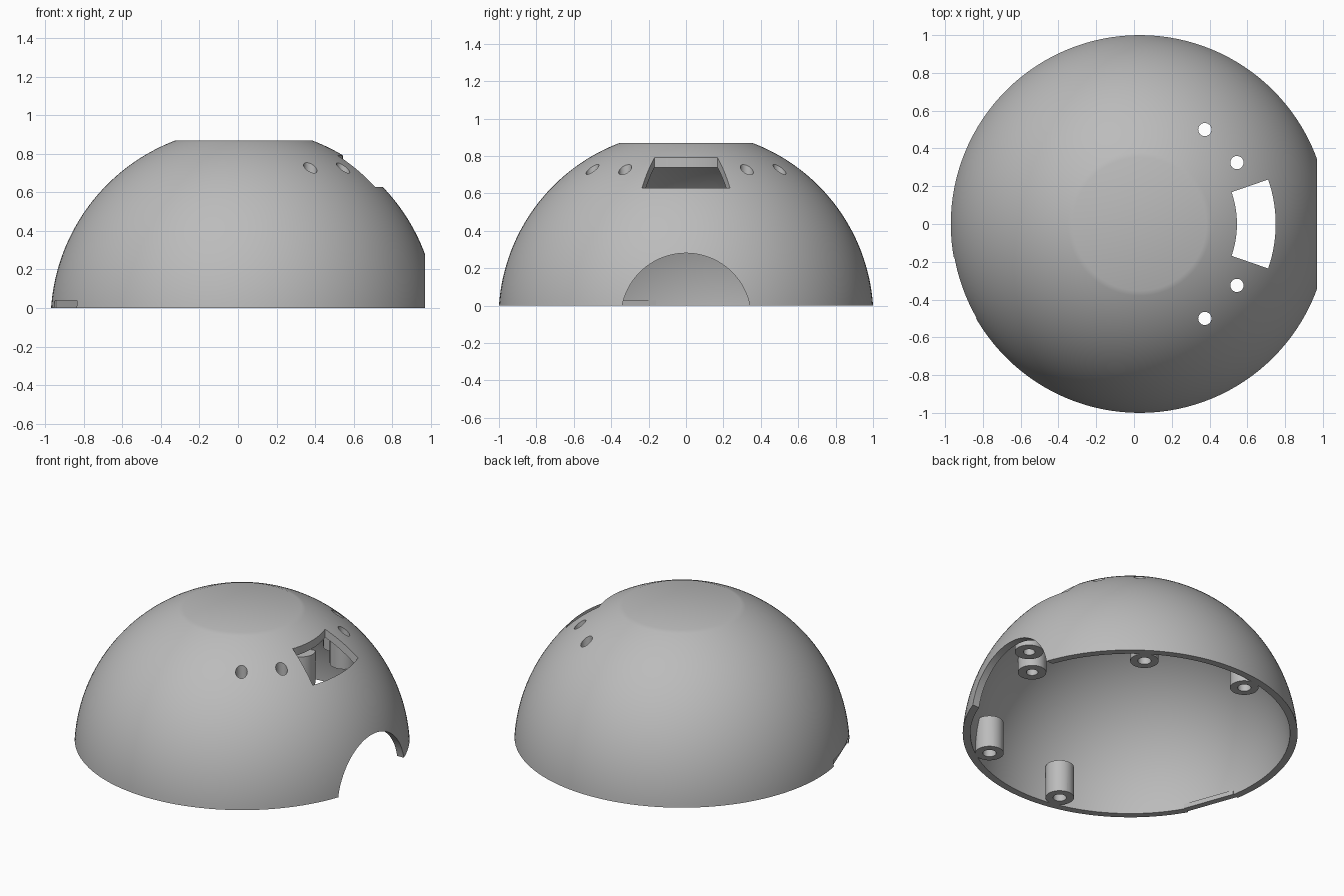
import bpy, bmesh, math
from mathutils import Matrix, Vector

if "Cube" in bpy.data.objects:
    bpy.data.objects.remove(bpy.data.objects["Cube"])

CX, CZ = 0.03, -0.068            # sphere centre
R_OUT, R_IN = 1.0023, 0.957      # shell radii
TOP, TOP_IN = 0.87, 0.83         # flat crown, outside and inside

grey = bpy.data.materials.new("plain grey")
grey.use_nodes = True
grey.diffuse_color = (0.5, 0.5, 0.5, 1)
grey.node_tree.nodes["Principled BSDF"].inputs["Base Color"].default_value = (0.5, 0.5, 0.5, 1)


def finish(bm, name):
    bmesh.ops.remove_doubles(bm, verts=bm.verts, dist=1e-5)
    bmesh.ops.recalc_face_normals(bm, faces=bm.faces)
    mesh = bpy.data.meshes.new(name)
    bm.to_mesh(mesh)
    bm.free()
    mesh.materials.append(grey)
    obj = bpy.data.objects.new(name, mesh)
    bpy.context.collection.objects.link(obj)
    return obj


def dome_solid(name, radius, z_low, z_high, steps=40):
    """Truncated ball turned from an arc profile."""
    a0 = math.asin((z_low - CZ) / radius)
    a1 = math.asin((z_high - CZ) / radius)
    arc = [a0 + (a1 - a0) * i / steps for i in range(steps + 1)]
    profile = [(0, z_low)] + [(radius * math.cos(a), CZ + radius * math.sin(a)) for a in arc] + [(0, z_high)]
    bm = bmesh.new()
    verts = [bm.verts.new((CX + r, 0, z)) for r, z in profile]
    edges = [bm.edges.new(pair) for pair in zip(verts, verts[1:])]
    bmesh.ops.spin(bm, geom=verts + edges, cent=(CX, 0, 0), axis=(0, 0, 1),
                   angle=2 * math.pi, steps=128, use_merge=True)
    return finish(bm, name)


def prism(name, points, z0, z1, matrix=None):
    """Flat outline raised from z0 to z1."""
    bm = bmesh.new()
    face = bm.faces.new([bm.verts.new((x, y, z0)) for x, y in points])
    result = bmesh.ops.extrude_face_region(bm, geom=[face], use_keep_orig=True)
    top = [v for v in result["geom"] if isinstance(v, bmesh.types.BMVert)]
    bmesh.ops.translate(bm, verts=top, vec=(0, 0, z1 - z0))
    if matrix:
        bmesh.ops.transform(bm, matrix=matrix, verts=bm.verts)
    return finish(bm, name)


def circle(x, y, r, n=32):
    return [(x + r * math.cos(2 * math.pi * i / n), y + r * math.sin(2 * math.pi * i / n)) for i in range(n)]


def boolean(obj, cutters, operation="DIFFERENCE"):
    for cutter in cutters:
        mod = obj.modifiers.new("cut", "BOOLEAN")
        mod.operation, mod.solver, mod.object = operation, "EXACT", cutter
        bpy.context.view_layer.objects.active = obj
        bpy.ops.object.modifier_apply(modifier=mod.name)


def smooth(obj):
    bpy.ops.object.select_all(action="DESELECT")
    obj.select_set(True)
    bpy.context.view_layer.objects.active = obj
    bpy.ops.object.shade_smooth_by_angle(angle=math.radians(30))


# Shell with flat crown
dome = dome_solid("dome_shell", R_OUT, 0, TOP)
cavity = dome_solid("cavity_cutter", R_IN, -0.05, TOP_IN)
limit = dome_solid("post_limit", 0.985, 0, 0.85)
helpers = [cavity, limit]
boolean(dome, [cavity])

# Round arch at the side of the rim
arch = prism("arch_cutter", circle(0, 0, 0.348, 96), 0.5, 1.3,
             Matrix.Translation((0, 0, CZ)) @ Matrix.Rotation(math.pi / 2, 4, "Y"))

# Curved window, a ring sector
half = math.radians(19.1)
sweep = [half * (i / 8 - 1) for i in range(17)]
sector = [(CX + 0.515 * math.cos(a), 0.515 * math.sin(a)) for a in sweep]
sector += [(CX + 0.72 * math.cos(a), 0.72 * math.sin(a)) for a in reversed(sweep)]
window = prism("window_cutter", sector, 0.4, 1)

# Shallow flat on the rim with a small tab behind it
turn = Matrix.Translation((CX, 0, 0)) @ Matrix.Rotation(math.radians(200), 4, "Z")


def block(name, r0, r1, z0, z1):
    return prism(name, [(r0, -0.17), (r1, -0.17), (r1, 0.17), (r0, 0.17)], z0, z1, turn)


notch = block("notch_cutter", 0.975, 1.1, -0.1, 0.04)
tab = block("rim_tab", 0.935, 0.965, 0, 0.03)
boolean(dome, [arch, window, notch])
helpers += [arch, window, notch]
parts = [dome, tab]

# Hollow posts, mirrored: sockets under the small holes and screw posts at the rim
for side, label in ((1, "back"), (-1, "front")):
    for i, (x, y) in enumerate([(0.375, 0.5), (0.545, 0.325)]):
        bore = prism("bore_cutter", circle(x, side * y, 0.035), 0.4, 1)
        socket = prism(f"{label}_socket_{i + 1}", circle(x, side * y, 0.085), 0.515, 0.76)
        boolean(socket, [limit], "INTERSECT")
        boolean(socket, [bore])
        boolean(dome, [bore])
        parts.append(socket)
        helpers.append(bore)
    for i, (x, y) in enumerate([(0.523, 0.72), (-0.14, 0.857)]):
        bore = prism("bore_cutter", circle(x, side * y, 0.04), -0.1, 0.17)
        post = prism(f"{label}_screw_post_{i + 1}", circle(x, side * y, 0.085), 0, 0.21)
        boolean(post, [limit], "INTERSECT")
        boolean(post, [bore])
        parts.append(post)
        helpers.append(bore)

for helper in helpers:
    bpy.data.objects.remove(helper)
for part in parts:
    smooth(part)
